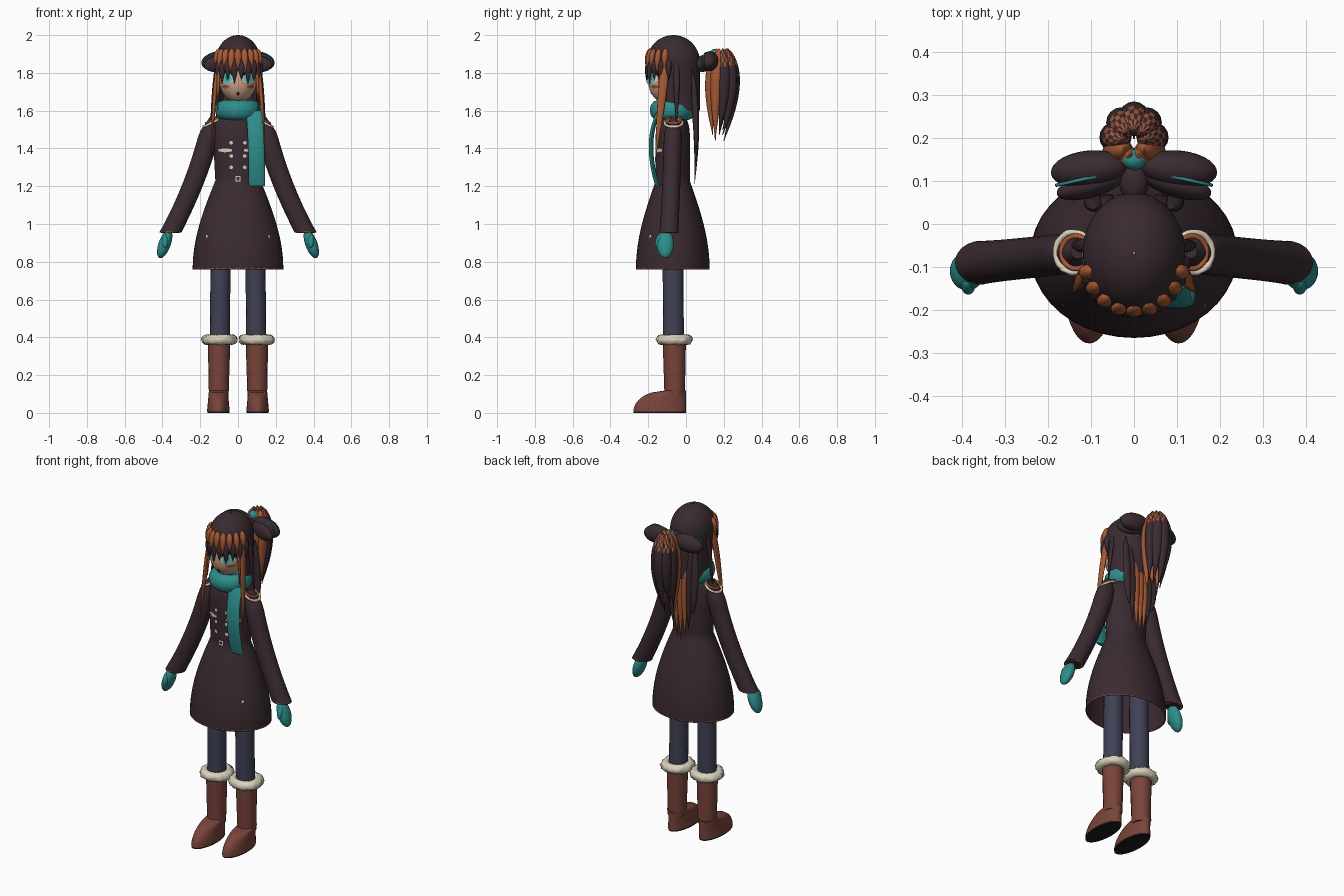
import bpy, bmesh, random
from math import sin, cos, pi, tau, sqrt, radians
from mathutils import Vector, bvhtree

random.seed(3)
cube = bpy.data.objects.get("Cube")
if cube:
    bpy.data.objects.remove(cube)


def material(name, red, green, blue):
    mat = bpy.data.materials.new(name)
    mat.use_nodes = True
    mat.diffuse_color = (red, green, blue, 1)
    shader = mat.node_tree.nodes["Principled BSDF"]
    shader.inputs["Base Color"].default_value = (red, green, blue, 1)
    return mat


plum = material("dark plum", .042, .024, .031)
copper = material("copper orange", .38, .1, .035)
teal = material("teal", .026, .27, .26)
cream = material("cream", .7, .64, .5)
skin = material("skin", .62, .36, .25)
leather = material("brown leather", .19, .057, .043)
slate = material("slate blue", .05, .053, .09)
aqua = material("bright aqua", .09, .6, .6)
ink = material("ink", .01, .01, .01)


def finish(name, bm, *mats):
    bmesh.ops.recalc_face_normals(bm, faces=bm.faces)
    mesh = bpy.data.meshes.new(name)
    bm.to_mesh(mesh)
    bm.free()
    for mat in mats:
        mesh.materials.append(mat)
    obj = bpy.data.objects.new(name, mesh)
    bpy.context.collection.objects.link(obj)
    bpy.ops.object.select_all(action='DESELECT')
    obj.select_set(True)
    bpy.context.view_layer.objects.active = obj
    bpy.ops.object.shade_smooth_by_angle(angle=radians(50))
    return obj


def loft(name, rows, *mats, sides=48, caps=True, keep=None, paint=None):
    # Each row is a level ellipse: center, half width, half depth
    bm = bmesh.new()
    rings = []
    for (x, y, z), width, depth in rows:
        angles = [tau * i / sides for i in range(sides)]
        rings.append([bm.verts.new((x + width * sin(a), y - depth * cos(a), z)) for a in angles])
    for row, (low, high) in enumerate(zip(rings, rings[1:])):
        for i in range(sides):
            j = (i + 1) % sides
            face = bm.faces.new((low[i], low[j], high[j], high[i]))
            center = face.calc_center_median()
            if paint:
                face.material_index = int(paint(center, row + i))
            if keep and not keep(center):
                bm.faces.remove(face)
    if caps:
        bm.faces.new(rings[0])
        bm.faces.new(rings[-1])
    return finish(name, bm, *mats)


# Width rules along a strand, from root to tip
def straight(t):
    return 1


def leaf(t):
    return max(.06, sin(pi * t ** .6))


def rounded(t):
    return max(.06, sqrt(abs(sin(pi * t))))


def sleeve(t):
    return min(1, .3 + 5 * t) + t ** 9 / 20


def strand(name, points, width, depth, *mats, shape=leaf, steps=16, sides=16, paint=None):
    # Curved or straight body passing through two or three points
    root, tip = Vector(points[0]), Vector(points[-1])
    middle = (root + tip) / 2
    bend = 2 * Vector(points[1]) - middle if len(points) > 2 else middle
    rows = []
    for i in range(steps + 1):
        t = i / steps
        center = root.lerp(bend, t).lerp(bend.lerp(tip, t), t)
        rows.append((center, width * shape(t), depth * shape(t)))
    return loft(name, rows, *mats, sides=sides, paint=paint)


def ring(name, location, major, minor, mat, scale=(1, 1, 1), rotation=(0, 0, 0), fuzz=0):
    bpy.ops.mesh.primitive_torus_add(location=location, rotation=rotation, major_radius=major,
                                     minor_radius=minor, major_segments=40, minor_segments=12)
    obj = bpy.context.object
    obj.name, obj.scale = name, scale
    for vert in obj.data.vertices:
        vert.co *= 1 + random.uniform(-fuzz, fuzz)
    obj.data.materials.append(mat)
    bpy.ops.object.shade_smooth()


def ball(name, location, scale, mat, rotation=(0, 0, 0)):
    bpy.ops.mesh.primitive_uv_sphere_add(segments=28, ring_count=16, radius=1,
                                         location=location, rotation=rotation)
    obj = bpy.context.object
    obj.name, obj.scale = name, scale
    obj.data.materials.append(mat)
    bpy.ops.object.shade_smooth()


def decal(name, target, x, z, width, height, mat, lift=.003, sides=16, turn=0):
    # Thin patch laid on the front of the target
    source = bmesh.new()
    source.from_mesh(target.data)
    tree = bvhtree.BVHTree.FromBMesh(source)
    source.free()
    bm = bmesh.new()
    bmesh.ops.create_circle(bm, cap_ends=True, cap_tris=True, radius=1, segments=sides)
    bmesh.ops.subdivide_edges(bm, edges=bm.edges, cuts=2, use_grid_fill=True)
    for vert in bm.verts:
        across = vert.co.x * cos(turn) - vert.co.y * sin(turn)
        up = vert.co.x * sin(turn) + vert.co.y * cos(turn)
        start = Vector((x + width * across, -1, z + height * up))
        hit = tree.ray_cast(start, Vector((0, 1, 0)))[0]
        vert.co = hit - Vector((0, lift, 0)) if hit else Vector((start.x, -.1, start.z))
    finish(name, bm, mat)


# Coat: flared skirt rising to the waist, then bodice closing at the neck
rows = []
for i in range(17):
    t = i / 16
    flare = cos(t * pi / 2)
    rows.append(((0, -.07, .76 + .47 * t), .12 + .12 * flare, .09 + .105 * flare))
for i in range(1, 17):
    t = i / 16
    close = max(.3, sqrt(1 - t ** 8))
    rows.append(((0, -.07, 1.23 + .37 * t), (.12 + .02 * t) * close, .092 * close))
coat = loft("coat", rows, plum, caps=False)
ring("hem_piping", (0, -.07, .765), .237, .004, copper, scale=(1, .81, 1))
decal("buckle", coat, 0, 1.24, .02, .02, cream, sides=4, turn=pi / 4)
decal("buckle_center", coat, 0, 1.24, .012, .012, plum, lift=.005, sides=4, turn=pi / 4)

# Face
head = strand("head", [(0, -.105, 1.64), (0, -.08, 1.78), (0, -.065, 1.95)], .104, .118, skin,
              shape=rounded, steps=24, sides=40)
decal("mouth", head, 0, 1.69, .009, .01, ink)

for s, side in ((1, "left_"), (-1, "right_")):
    decal(side + "lash", head, s * .056, 1.78, .035, .034, ink, lift=.002)
    decal(side + "eye_white", head, s * .056, 1.77, .032, .028, cream, lift=.004)
    decal(side + "iris", head, s * .055, 1.773, .025, .03, aqua, lift=.006)
    decal(side + "pupil", head, s * .055, 1.776, .013, .018, teal, lift=.008)
    decal(side + "cheek", head, s * .066, 1.727, .02, .009, copper)

    # Coat fastenings
    decal(side + "toggle", coat, s * .068, 1.39, .042, .011, cream, sides=6)
    for z in (1.43, 1.36, 1.3):
        decal(side + "button", coat, s * .036, z, .01, .01, cream, sides=8)
    decal(side + "pocket_stud", coat, s * .165, .935, .005, .008, cream, sides=6)

    # Sleeve with shoulder trim and cuff piping
    strand(side + "sleeve", [(s * .13, -.066, 1.57), (s * .22, -.076, 1.26), (s * .358, -.09, .955)],
           .056, .048, plum, shape=sleeve, sides=24)
    ring(side + "shoulder_trim", (s * .14, -.066, 1.535), .047, .007, cream,
         rotation=(0, s * .45, 0), fuzz=.03)
    ring(side + "shoulder_piping", (s * .135, -.066, 1.55), .038, .006, copper,
         rotation=(0, s * .45, 0))
    ring(side + "cuff_piping", (s * .358, -.09, .957), .046, .005, copper)

    # Mitten
    ball(side + "mitten", (s * .388, -.11, .895), (.032, .045, .08), teal, rotation=(0, s * -.35, 0))
    ball(side + "thumb", (s * .386, -.144, .91), (.016, .018, .038), teal, rotation=(-.3, 0, 0))

    # Stocking, boot and fur
    strand(side + "stocking", [(s * .09, -.07, 1), (s * .097, -.066, .36)], .053, .055, slate,
           shape=straight)
    strand(side + "boot_shaft", [(s * .1, -.062, .4), (s * .102, -.06, .09)], .06, .062, leather,
           shape=lambda t: 1 - .13 * t)
    rows = []
    for i in range(11):
        t = i / 10
        depth = .057 + .082 * sqrt(1 - t * t)
        rows.append(((s * .104, -depth, .008 + .11 * t), .06 - .01 * t, depth))
    loft(side + "boot_foot", rows, leather)
    strand(side + "boot_sole", [(s * .104, -.139, 0), (s * .104, -.139, .01)], .058, .138, ink,
           shape=straight, steps=1, sides=48)
    ring(side + "boot_fur", (s * .099, -.062, .388), .068, .027, cream, fuzz=.06)

    # Bow loops with a teal edge
    ball(side + "bow_loop", (s * .105, .127, 1.862), (.09, .044, .052), plum,
         rotation=(0, s * .15, s * -.1))
    ball(side + "bow_front", (s * .1, .092, 1.85), (.084, .03, .045), plum,
         rotation=(0, s * .15, s * -.28))
    ring(side + "bow_edge", (s * .102, .108, 1.862), .08, .004, teal, scale=(1, .58, 1),
         rotation=(pi / 2, 0, s * -.22))

    # Locks framing the face
    strand(side + "framing_lock", [(s * .1, -.1, 1.92), (s * .127, -.132, 1.63), (s * .145, -.163, 1.33)],
           .011, .023, copper)
    strand(side + "rear_lock", [(s * .11, -.05, 1.87), (s * .13, -.05, 1.7), (s * .148, -.05, 1.5)],
           .009, .016, plum)
    strand(side + "cheek_lock", [(s * .1, -.13, 1.87), (s * .108, -.14, 1.6)], .009, .012, copper)

# Hair cap: dome and a curtain left open over the face
rows = [((0, -.067, 1.86 + .14 * cos(a)), .119 * sin(a), .14 * sin(a))
        for a in [.02 + i * pi / 32 for i in range(16)]]
for i in range(14):
    rows.append(((0, -.067 + .002 * i, 1.86 - .02 * i), .119 - .001 * i, .14 - .002 * i))
loft("hair_cap", rows, plum, caps=False, keep=lambda c: c.z > 1.81 or c.y > -.105)


def on_cap(angle, reach, z):
    return (.119 * reach * sin(angle), -.067 - .14 * reach * cos(angle), z)


# Fringe: copper leaf-shaped locks between dark ones
for i in range(-4, 5):
    for name, mat, shift, top in (("fringe_lock", copper, 0, 1.93), ("under_fringe", plum, .15, 1.88)):
        a = i * .31 + shift
        tip = top - .12 - .02 * (i % 2)
        strand(name, [on_cap(a, .9, top), on_cap(a, 1, (top + tip) / 2), on_cap(a, 1, tip)],
               .019, .012 + .006 * abs(sin(a)), mat, sides=10)

# Long hair lying down the back
for i in range(-3, 4):
    x = .03 * i
    strand("back_lock", [(x, .035, 1.82), (x, .054, 1.5), (x * .8, .045, 1.21 + .02 * i * i)],
           .025, .018, copper if abs(i) < 2 else plum)


def chequer(center, count):
    return center.z > 1.84 and center.y > .18 and count % 2


# Ponytail: dark outer locks chequered near the crown, copper inner locks
for i in range(9):
    a = tau * i / 9
    x, back = .048 * sin(a), cos(a)
    outer = back > 0
    strand("ponytail_lock", [(x * .6, .19 + .03 * back, 1.93), (x, .19 + .06 * back, 1.7),
                             (x * .8, .17 + .03 * back, 1.44 + .03 * (i % 3))],
           .036, .036, plum if outer else copper, copper,
           steps=20, paint=chequer if outer else None)
ball("bow_knot", (0, .15, 1.9), (.027, .024, .026), teal)
ball("hair_tie", (0, .1, 1.86), (.035, .05, .035), plum)

# Scarf wrap and hanging tail
ring("scarf_wrap", (0, -.07, 1.603), .08, .042, teal, scale=(1, 1, 1.25))
strand("scarf_tail", [(.085, -.14, 1.6), (.096, -.185, 1.42), (.1, -.15, 1.2)], .043, .012, teal,
       shape=straight)
